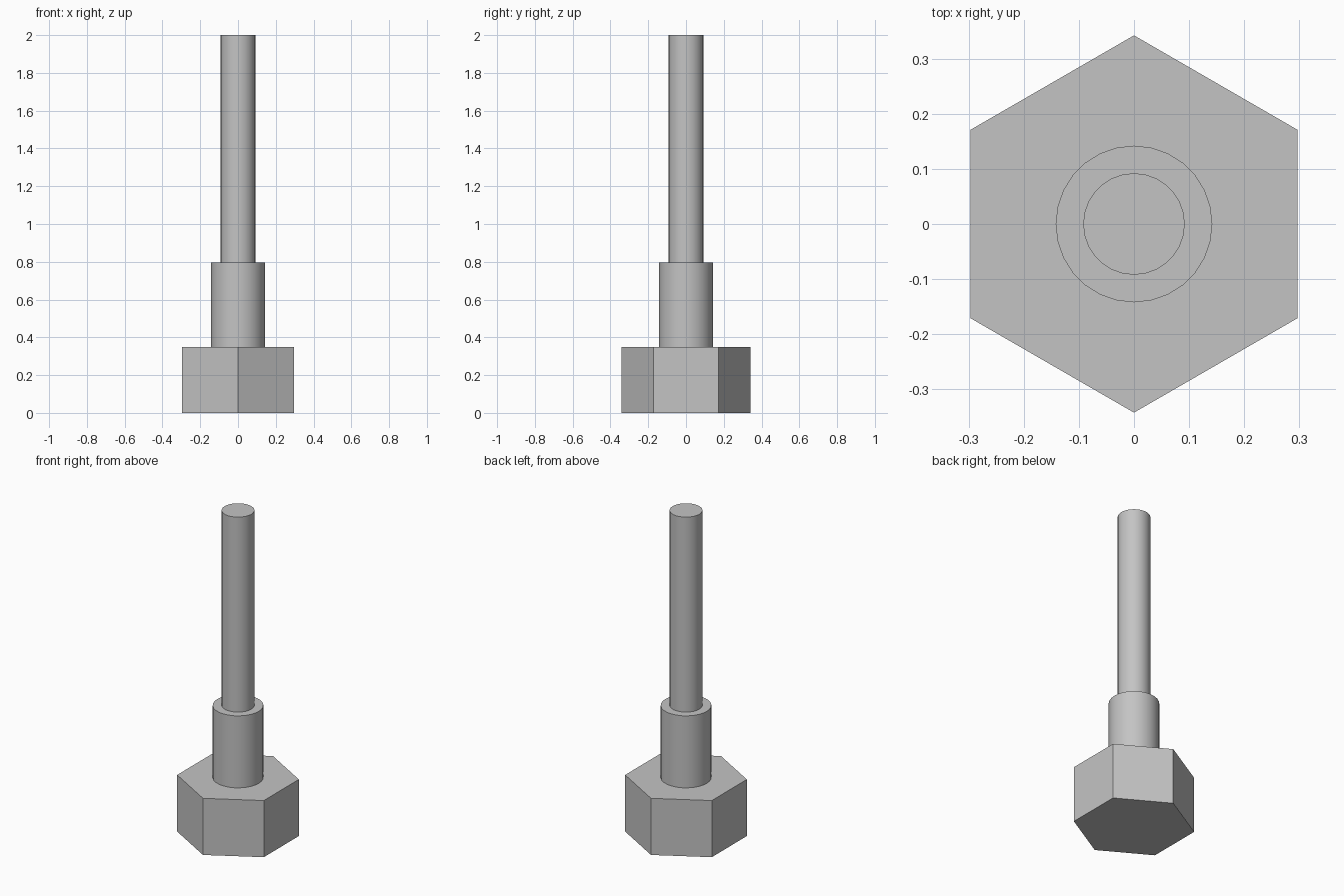
import bpy
import bmesh
from math import pi, sin, cos, radians

cube = bpy.data.objects.get("Cube")
if cube:
    bpy.data.objects.remove(cube, do_unlink=True)

# Plain grey metal
steel = bpy.data.materials.new("grey_steel")
steel.use_nodes = True
colour = (0.55, 0.55, 0.55, 1.0)
steel.diffuse_color = colour
steel.node_tree.nodes["Principled BSDF"].inputs["Base Color"].default_value = colour


def prism(name, sides, radius, bottom, top, smooth=False):
    """Upright prism with its first corner towards +y."""
    bm = bmesh.new()
    angles = [2 * pi * i / sides for i in range(sides)]
    ring = [bm.verts.new((-radius * sin(a), radius * cos(a), bottom)) for a in angles]
    base = bm.faces.new(ring)
    grown = bmesh.ops.extrude_face_region(bm, geom=[base], use_keep_orig=True)
    for item in grown["geom"]:
        if isinstance(item, bmesh.types.BMVert):
            item.co.z = top
    bmesh.ops.recalc_face_normals(bm, faces=bm.faces)
    mesh = bpy.data.meshes.new(name)
    bm.to_mesh(mesh)
    bm.free()
    mesh.materials.append(steel)
    obj = bpy.data.objects.new(name, mesh)
    bpy.context.collection.objects.link(obj)
    if smooth:
        bpy.ops.object.select_all(action="DESELECT")
        obj.select_set(True)
        bpy.context.view_layer.objects.active = obj
        bpy.ops.object.shade_smooth_by_angle(angle=radians(30))
    return obj


# Hexagonal head, stepped collar and long thin shaft
prism("hex_head", 6, 0.342, 0.0, 0.35)
prism("collar", 28, 0.142, 0.35, 0.795, smooth=True)
prism("shaft", 28, 0.092, 0.795, 2.0, smooth=True)
